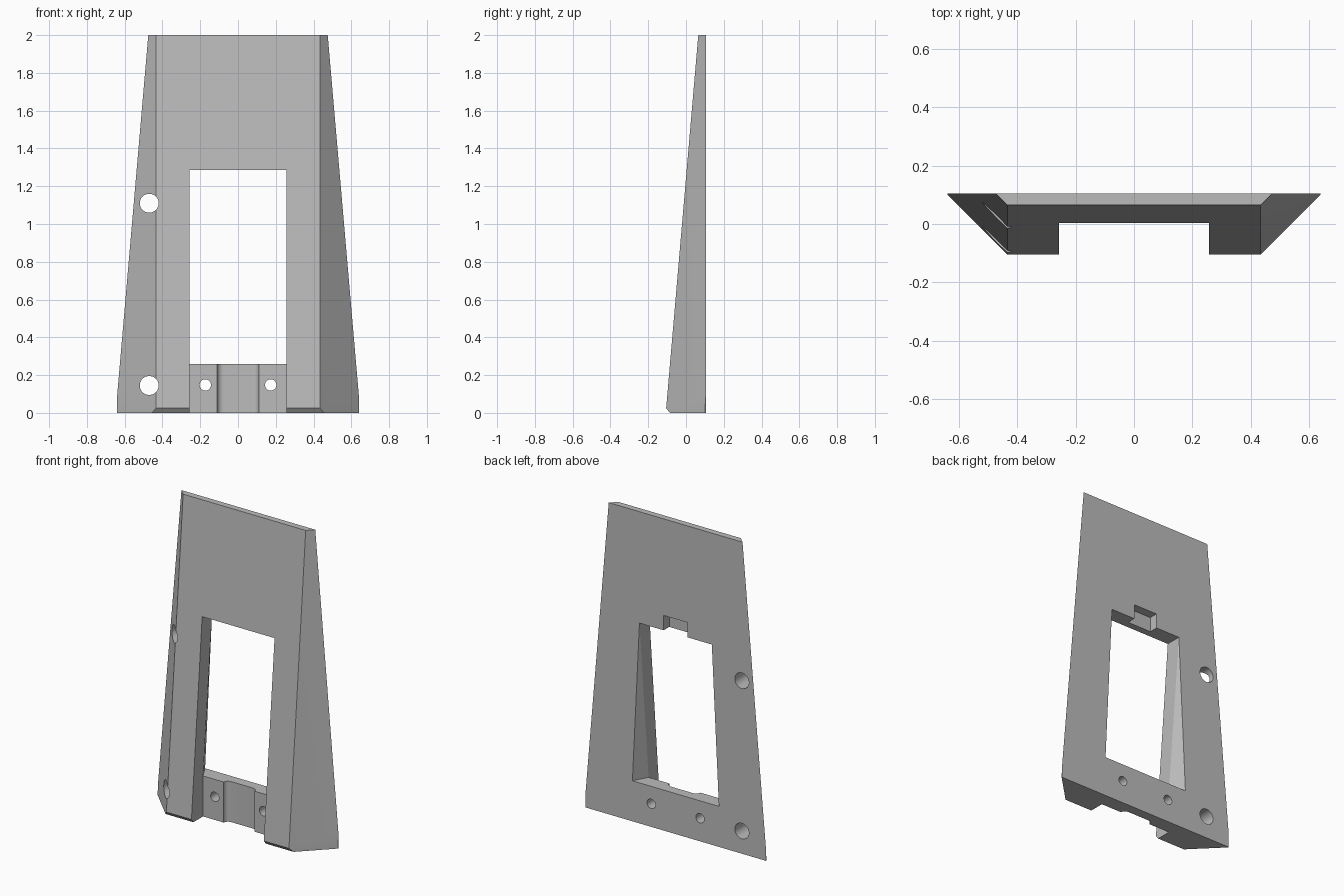
import bpy, bmesh, math
from mathutils import Matrix

cube = bpy.data.objects.get("Cube")
if cube:
    bpy.data.objects.remove(cube, do_unlink=True)

grey = bpy.data.materials.new("plain grey")
grey.use_nodes = True
colour = (0.5, 0.5, 0.5, 1)
grey.diffuse_color = colour
grey.node_tree.nodes["Principled BSDF"].inputs["Base Color"].default_value = colour


def finish(name, bm):
    bmesh.ops.recalc_face_normals(bm, faces=bm.faces)
    mesh = bpy.data.meshes.new(name)
    bm.to_mesh(mesh)
    bm.free()
    mesh.materials.append(grey)
    ob = bpy.data.objects.new(name, mesh)
    bpy.context.collection.objects.link(ob)
    return ob


def mirrored_hull(name, points):
    """Convex solid around points and their mirror images in x."""
    bm = bmesh.new()
    for x, y, z in points:
        for side in (-1, 1):
            bm.verts.new((side * x, y, z))
    res = bmesh.ops.convex_hull(bm, input=bm.verts)
    loose = [v for v in bm.verts if not v.link_faces]
    bmesh.ops.delete(bm, geom=loose, context='VERTS')
    bmesh.ops.dissolve_limit(bm, angle_limit=0.002, verts=bm.verts, edges=bm.edges)
    return finish(name, bm)


def box(name, half_x, y0, y1, z0, z1):
    return mirrored_hull(name, [(half_x, y, z) for y in (y0, y1) for z in (z0, z1)])


def bore(name, x, z, radius):
    bm = bmesh.new()
    turn = Matrix.Translation((x, 0, z)) @ Matrix.Rotation(math.pi / 2, 4, 'X')
    bmesh.ops.create_cone(bm, cap_ends=True, segments=48, radius1=radius,
                          radius2=radius, depth=1, matrix=turn)
    return finish(name, bm)


def cut(target, cutter):
    cutter.hide_render = True
    mod = target.modifiers.new("cut", 'BOOLEAN')
    mod.operation, mod.solver, mod.object = 'DIFFERENCE', 'EXACT', cutter
    bpy.context.view_layer.objects.active = target
    bpy.ops.object.modifier_apply(modifier=mod.name)
    bpy.data.objects.remove(cutter, do_unlink=True)


BACK, SILL, HEAD, HALF = 0.105, 0.26, 1.285, 0.257
PLATE = 0.012

# Tapered body with slanted sides and a chamfered foot
body = mirrored_hull("tapered_panel", [
    (0.435, 0.065, 2), (0.475, BACK, 2),
    (0.435, -0.105, 0.025), (0.64, 0.1, 0.025), (0.64, BACK, 0.09),
    (0.455, -0.085, 0), (0.64, 0.1, 0), (0.64, BACK, 0)])

# Window, and the recess in front of the lower plate
cut(body, box("window_cutter", HALF, -0.5, 0.5, SILL, HEAD))
cut(body, box("recess_cutter", HALF, -0.5, PLATE, -0.1, SILL + 0.1))

# Undercut that widens the window towards the back and the foot
cut(body, mirrored_hull("undercut_cutter", [
    (HALF, BACK, HEAD), (HALF, 0.2, HEAD), (HALF, PLATE, SILL),
    (0.307, BACK, SILL), (0.307, 0.2, SILL)]))

# Blind notch above the window on the back
cut(body, box("notch_cutter", 0.085, 0.048, 0.3, HEAD - 0.1, 1.38))

# Shallow cable groove with rounded corners in the lower plate
groove = [(0.11, z_y) for z_y in (-0.05, PLATE)]
for i in range(9):
    a = math.pi / 2 * i / 8
    groove.append((0.075 + 0.035 * math.cos(a), PLATE + 0.03 * math.sin(a)))
cut(body, mirrored_hull("groove_cutter",
                        [(x, y, z) for x, y in groove for z in (-0.1, SILL + 0.1)]))

# Screw holes
for x, z, radius in ((-0.47, 1.11, 0.05), (-0.47, 0.145, 0.05),
                     (-0.173, 0.148, 0.03), (0.173, 0.148, 0.03)):
    cut(body, bore("hole_cutter", x, z, radius))

# Smooth the bores and groove, keep edges sharp
bpy.ops.object.select_all(action='DESELECT')
body.select_set(True)
bpy.context.view_layer.objects.active = body
bpy.ops.object.shade_smooth_by_angle(angle=math.radians(20))
